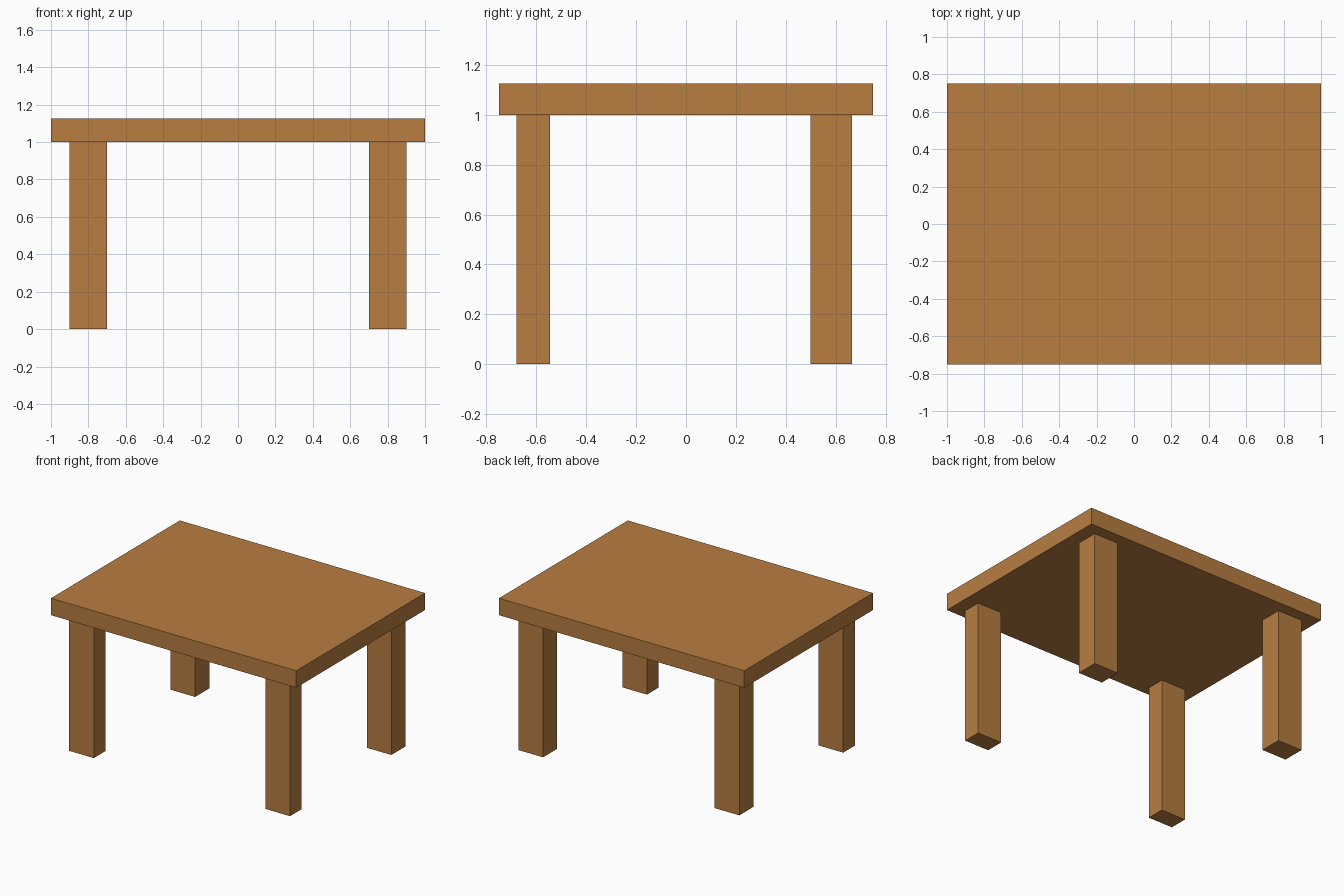
import bpy

if "Cube" in bpy.data.objects:
    bpy.data.objects.remove(bpy.data.objects["Cube"])

wood = bpy.data.materials.new("wood")
wood.diffuse_color = (0.48, 0.205, 0.053, 1)
wood.use_nodes = True
wood.node_tree.nodes["Principled BSDF"].inputs["Base Color"].default_value = wood.diffuse_color


def box(name, x0, x1, y0, y1, z0, z1):
    bpy.ops.mesh.primitive_cube_add(
        size=1, location=((x0 + x1) / 2, (y0 + y1) / 2, (z0 + z1) / 2))
    ob = bpy.context.object
    ob.name = name
    ob.scale = (x1 - x0, y1 - y0, z1 - z0)
    bpy.ops.object.transform_apply(location=False, rotation=False, scale=True)
    ob.data.materials.append(wood)
    return ob


# Table top slab
box("table_top", -1, 1, -0.75, 0.75, 1.0, 1.125)

# Four legs: the back pair is slightly deeper than the front pair
for row, y0, y1 in (("front", -0.68, -0.545), ("back", 0.5, 0.665)):
    for side, x0, x1 in (("left", -0.9, -0.7), ("right", 0.7, 0.9)):
        box(f"{row}_{side}_leg", x0, x1, y0, y1, 0, 1.0)
